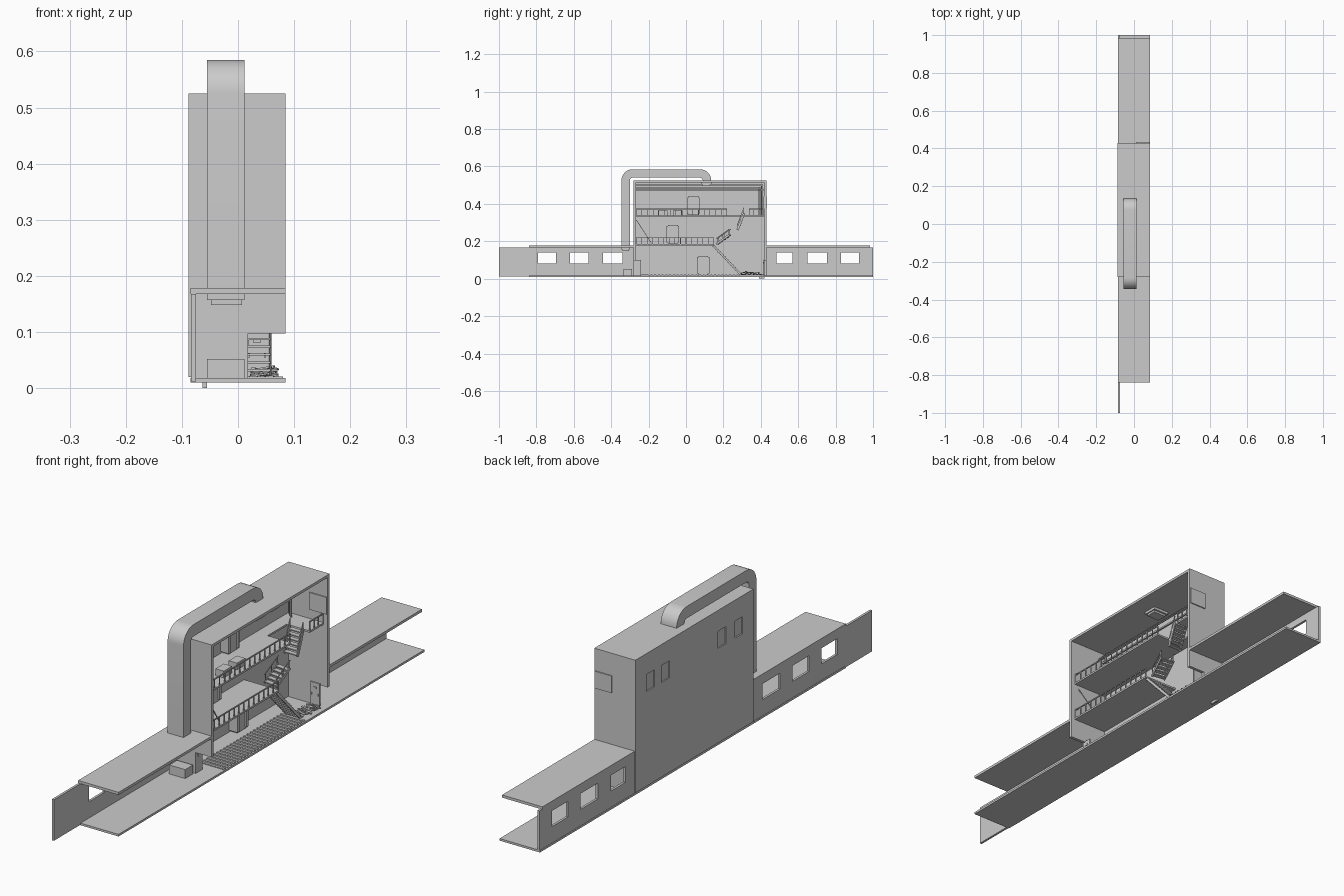
import bpy, bmesh, math, random
from mathutils import Vector, Matrix

if "Cube" in bpy.data.objects:
    bpy.data.objects.remove(bpy.data.objects["Cube"])
random.seed(4)


def add_mesh(name, bm):
    me = bpy.data.meshes.new(name)
    bmesh.ops.recalc_face_normals(bm, faces=bm.faces)
    bm.to_mesh(me)
    bm.free()
    ob = bpy.data.objects.new(name, me)
    bpy.context.collection.objects.link(ob)
    return ob


def put(bm, x, y, z, rot=None, at=(0, 0, 0)):
    """Add a box spanning the three ranges, optionally rotated and moved."""
    size = Vector((x[1] - x[0], y[1] - y[0], z[1] - z[0]))
    mid = Vector((sum(x) / 2, sum(y) / 2, sum(z) / 2))
    m = Matrix.Translation(at) @ (rot or Matrix()) @ Matrix.Translation(mid)
    bmesh.ops.create_cube(bm, size=1, matrix=m @ Matrix.Diagonal((*size, 1)))


def boxes(name, items):
    bm = bmesh.new()
    for it in items:
        put(bm, *it)
    return add_mesh(name, bm)


def beam(bm, a, b, w, h):
    """Square bar between two points."""
    a, b = Vector(a), Vector(b)
    d = b - a
    rot = d.to_track_quat('Y', 'Z').to_matrix().to_4x4()
    put(bm, (-w / 2, w / 2), (0, d.length), (-h / 2, h / 2), rot, a)


def windowed_wall(name, x, y, z, holes, hz):
    """Wall along y with a row of rectangular holes at one height."""
    items = [(x, y, (z[0], hz[0])), (x, y, (hz[1], z[1]))]
    edges = [y[0]] + [v for h in holes for v in h] + [y[1]]
    items += [(x, (edges[i], edges[i + 1]), hz) for i in range(0, len(edges), 2)]
    boxes(name, items)


def railing(name, x, y, z, n):
    bm = bmesh.new()
    for i in range(n + 1):
        p = y[0] + (y[1] - y[0]) * i / n
        put(bm, (x - .002, x + .002), (p - .0015, p + .0015), (z, z + .034))
    put(bm, (x - .002, x + .002), y, (z + .032, z + .036))
    add_mesh(name, bm)


def stair(name, a, b, width, n, rails=True):
    """Open stair flight from a to b with stringers, treads and rails."""
    a, b = Vector(a), Vector(b)
    side = (b - a).cross(Vector((0, 0, 1))).normalized() * width / 2
    run = Vector((b.x - a.x, b.y - a.y, 0)).normalized()
    rot = run.to_track_quat('Y', 'Z').to_matrix().to_4x4()
    bm = bmesh.new()
    up = Vector((0, 0, .03))
    for s in (side, -side):
        beam(bm, a + s, b + s, .004, .01)
        if rails:
            beam(bm, a + s + up, b + s + up, .003, .003)
            for t in (.08, .5, .92):
                p = a.lerp(b, t) + s
                beam(bm, p, p + up, .003, .003)
    for i in range(n):
        p = a.lerp(b, (i + .5) / n)
        put(bm, (-width / 2, width / 2), (-.009, .009), (-.002, .002), rot, p)
    add_mesh(name, bm)


# Wings: floor, roofs and back walls with windows
boxes("base_floor", [((-.085, .085), (-.84, 1), (.01, .018)),
                     ((-.063, -.055), (.39, .42), (0, .012))])
boxes("wing_roofs", [((-.085, .085), (-.84, -.28), (.168, .178)),
                     ((-.085, .085), (.43, .985), (.168, .178))])
WZ = (.08, .14)
windowed_wall("front_wing_wall", (-.084, -.075), (-1, -.28), (.012, .168),
              [(-.79, -.695), (-.62, -.52), (-.445, -.34)], WZ)
windowed_wall("rear_wing_wall", (-.084, -.075), (.43, 1), (.012, .168),
              [(.485, .57), (.65, .755), (.83, .925)], WZ)

# Tower shell, open towards +x
slots = [(-.215, -.168), (-.115, -.068), (.225, .272), (.315, .362)]
windowed_wall("tower_back_wall", (-.088, -.079), (-.28, .43), (.02, .525), slots, (.38, .445))
boxes("window_panes", [((-.083, -.081), s, (.38, .445)) for s in slots])
boxes("tower_roof", [((-.079, .085), (-.28, .43), (.515, .525))])
for name, y in (("front", (-.28, -.268)), ("rear", (.418, .43))):
    boxes(name + "_end_wall", [((-.079, .085), y, (.097, .515)),
                               ((-.079, .015), y, (.018, .097))])
boxes("side_panel", [((.01, .082), (.414, .434), (.375, .44))])

# Doors: one swung open, one closed
boxes("open_door", [((.013, .018), (-.28, -.24), (.018, .1)),
                    ((.018, .02), (-.266, -.254), (.078, .086))])
boxes("closed_door", [((.015, .054), (.414, .419), (.018, .103)),
                      ((.028, .04), (.411, .415), (.08, .088)),
                      ((.017, .021), (.411, .415), (.055, .063)),
                      ((.046, .05), (.411, .415), (.055, .063))])

# Interior storeys, railings and floor slats
boxes("second_floor", [((-.079, .068), (-.268, .15), (.178, .185))])
boxes("third_floor", [((-.079, .068), (-.268, .22), (.332, .339)),
                      ((-.079, -.03), (.22, .418), (.332, .339)),
                      ((-.03, .068), (.335, .418), (.332, .339))])
railing("second_floor_railing", .066, (-.266, .148), .185, 14)
railing("third_floor_railing", .066, (-.266, .218), .339, 16)
railing("landing_railing", .066, (.337, .416), .339, 3)
boxes("floor_slats", [((-.02, .08), (-.2 + i * .02, -.19 + i * .02), (.018, .021))
                      for i in range(25)])

# Broken stair flights
stair("lower_stair", (.03, .29, .025), (.03, .145, .178), .055, 11, False)
stair("middle_stair", (.02, .165, .185), (.03, .235, .235), .055, 5)
stair("upper_stair", (.03, .275, .26), (.03, .31, .35), .055, 6)

# Rubble of planks on the ground
bm = bmesh.new()
for i in range(12):
    rot = Matrix.Rotation(random.uniform(-.5, .5), 4, 'Z') @ Matrix.Rotation(random.uniform(-.2, .2), 4, 'Y')
    put(bm, (-.024, .024), (-.004, .004), (-.0015, .0015), rot,
        (random.uniform(.04, .05), .3 + i * .009, random.uniform(.022, .036)))
add_mesh("stair_rubble", bm)

# Framed cabinets, one on each storey
for i, (y, z) in enumerate([(.0925, .021), (-.07, .187), (.04, .341)]):
    x0, x1 = -.079, -.05
    boxes("cabinet_%d" % (i + 1), [
        ((x0, x1), (y - .026, y + .026), (z, z + .1)),
        ((x0, x1 + .006), (y - .033, y - .022), (z + .006, z + .094)),
        ((x0, x1 + .006), (y + .022, y + .033), (z + .006, z + .094)),
        ((x0, x1 + .004), (y - .022, y + .022), (z + .088, z + .1))])
boxes("desks", [((.01, .045), (-.15, -.1), (.339, .365)),
                ((.01, .045), (-.07, -.02), (.339, .365)),
                ((-.055, .012), (-.335, -.288), (.018, .052))])

# Service lines under the ceiling and down the rear wall, plus a loose brace
bm = bmesh.new()
for i in range(4):
    x, y, z = -.072 + i * .008, .41 - i * .007, .505 - i * .008
    beam(bm, (x, -.268, z), (x, y, z), .004, .004)
    beam(bm, (x, y, z), (x, y, .34), .004, .004)
beam(bm, (-.07, -.268, .475), (-.07, .418, .475), .006, .006)
beam(bm, (.05, -.266, .315), (.05, -.185, .19), .003, .003)
add_mesh("service_lines", bm)

# Square duct with rounded bends, swept as a profile in the yz plane


def arc(cy, cz, r, a0, a1, n=10):
    return [(cy + r * math.cos(math.radians(a0 + (a1 - a0) * i / n)),
             cz + r * math.sin(math.radians(a0 + (a1 - a0) * i / n))) for i in range(n + 1)]


outer = [(-.345, .168)] + arc(-.285, .525, .06, 180, 90) + arc(.075, .525, .06, 90, 0)
inner = [(-.3, .168)] + arc(-.285, .525, .015, 180, 90) + arc(.075, .525, .015, 90, 0)
bm = bmesh.new()
rows = [[bm.verts.new((x, *p)) for x, p in ((-.055, o), (.012, o), (.012, q), (-.055, q))]
        for o, q in zip(outer, inner)]
for r, s in zip(rows, rows[1:]):
    for k in range(4):
        bm.faces.new((r[k], r[(k + 1) % 4], s[(k + 1) % 4], s[k]))
bm.faces.new(rows[0])
bm.faces.new(rows[-1])
duct = add_mesh("duct", bm)
bpy.context.view_layer.objects.active = duct
duct.select_set(True)
bpy.ops.object.shade_smooth_by_angle(angle=math.radians(30))

# Vent outlets where the duct enters the wing and the tower
boxes("duct_outlets", [((-.055, .012), (-.345, -.3), (.157, .168)),
                       ((-.048, .007), (-.339, -.306), (.148, .157)),
                       ((-.055, .012), (.08, .135), (.505, .515)),
                       ((-.048, .007), (.087, .128), (.497, .505))])
